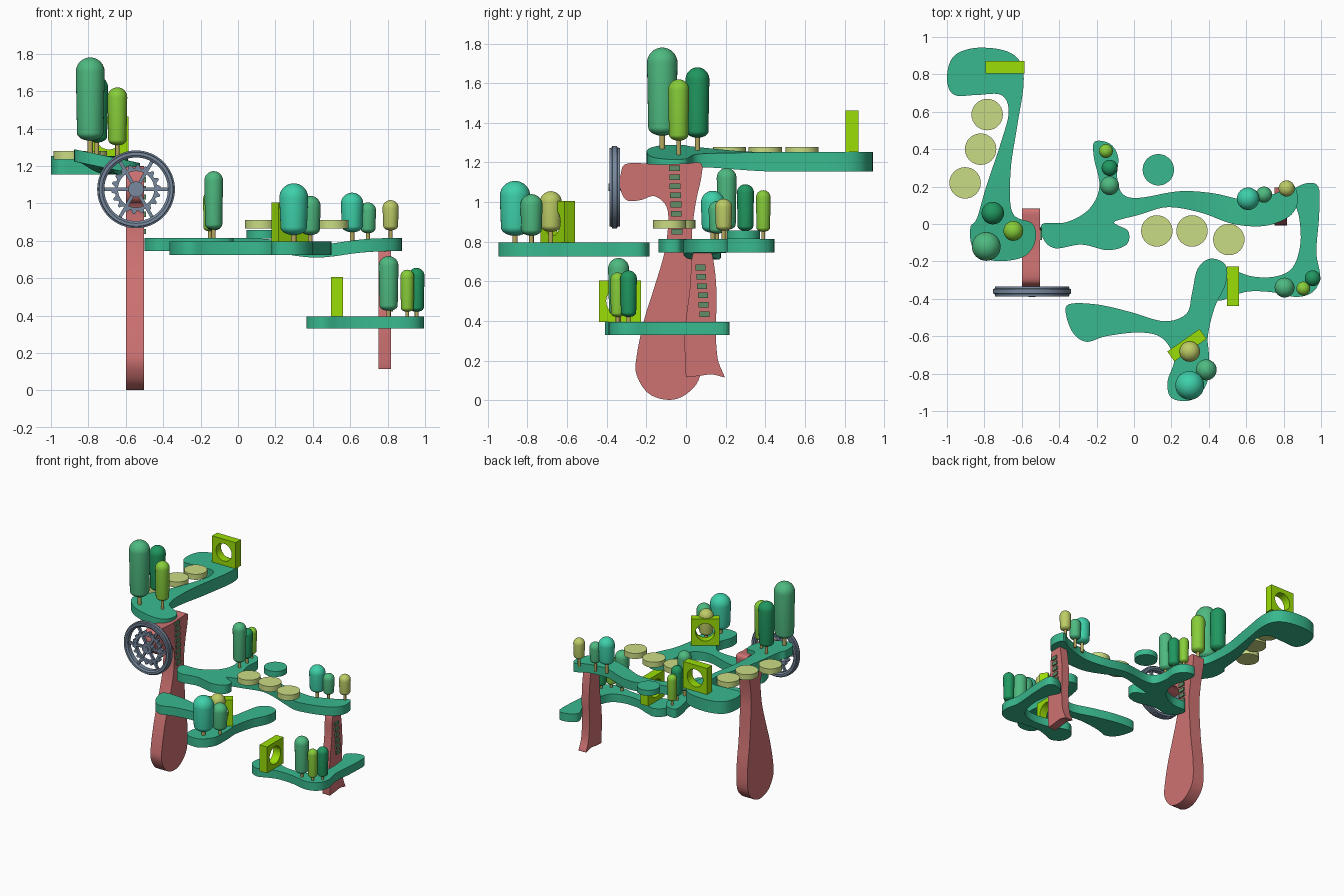
import bpy, bmesh, math
from mathutils import Vector, Matrix

if "Cube" in bpy.data.objects:
    bpy.data.objects.remove(bpy.data.objects["Cube"])

mats = {}
def mat(hexcol):
    if hexcol not in mats:
        m = bpy.data.materials.new("paint_" + hexcol)
        rgb = [(int(hexcol[i:i + 2], 16) / 255) ** 2.2 for i in (0, 2, 4)]
        m.diffuse_color = (*rgb, 1)
        m.use_nodes = True
        m.node_tree.nodes["Principled BSDF"].inputs["Base Color"].default_value = m.diffuse_color
        mats[hexcol] = m
    return mats[hexcol]

def mesh(name, verts, faces, col, matrix=Matrix()):
    bm = bmesh.new()
    vs = [bm.verts.new(matrix @ Vector(v)) for v in verts]
    for f in faces:
        bm.faces.new([vs[i] for i in f])
    bmesh.ops.recalc_face_normals(bm, faces=bm.faces[:])
    bmesh.ops.triangulate(bm, faces=[f for f in bm.faces if len(f.verts) > 4])
    me = bpy.data.meshes.new(name)
    bm.to_mesh(me)
    bm.free()
    me.materials.append(mat(col))
    ob = bpy.data.objects.new(name, me)
    bpy.context.collection.objects.link(ob)
    return ob

def spline(pts, n=6):
    # closed Catmull-Rom curve through the points
    out, k = [], len(pts)
    for i in range(k):
        a, b, c, d = (Vector(pts[(i + j) % k]) for j in (-1, 0, 1, 2))
        for s in range(n):
            t = s / n
            out.append(0.5 * (2 * b + (c - a) * t + (2 * a - 5 * b + 4 * c - d) * t * t
                              + (3 * b - 3 * c + d - a) * t ** 3))
    return out

def slab(name, low, high, col):
    # closed solid between two matching loops
    n = len(low)
    faces = [list(range(n)), list(range(n, 2 * n))]
    faces += [(i, (i + 1) % n, n + (i + 1) % n, n + i) for i in range(n)]
    return mesh(name, low + high, faces, col)

def platform(name, pts, top, bottom):
    o = spline(pts)
    slab(name, [(p.x, p.y, bottom(p.x, p.y)) for p in o],
         [(p.x, p.y, top(p.x, p.y)) for p in o], GREEN)

def pillar(name, pts, x0, x1):
    o = spline(pts)
    slab(name, [(x0, p.x, p.y) for p in o], [(x1, p.x, p.y) for p in o], PINK)

def lathe(name, prof, col, matrix, seg=32, closed=False):
    n = len(prof)
    verts = [(r * math.cos(2 * math.pi * s / seg), r * math.sin(2 * math.pi * s / seg), z)
             for s in range(seg) for r, z in prof]
    faces = [(s * n + i, (s + 1) % seg * n + i, (s + 1) % seg * n + (i + 1) % n, s * n + (i + 1) % n)
             for s in range(seg) for i in range(n if closed else n - 1)]
    if not closed:
        faces += [[s * n for s in range(seg)], [s * n + n - 1 for s in range(seg)]]
    return mesh(name, verts, faces, col, matrix)

def ring_plate(name, outer, inner, depth, col, matrix):
    # flat plate in local xz with a hole
    n, h = len(outer), depth / 2
    verts = [(x, y, z) for loop, y in ((outer, -h), (inner, -h), (inner, h), (outer, h)) for x, z in loop]
    faces = [(k * n + i, k * n + (i + 1) % n, (k + 1) % 4 * n + (i + 1) % n, (k + 1) % 4 * n + i)
             for k in range(4) for i in range(n)]
    return mesh(name, verts, faces, col, matrix)

def box(name, c, s, col, rot=Matrix()):
    v = [(x, y, z) for x in (-.5, .5) for y in (-.5, .5) for z in (-.5, .5)]
    f = [(0, 1, 3, 2), (4, 6, 7, 5), (0, 4, 5, 1), (2, 3, 7, 6), (0, 2, 6, 4), (1, 5, 7, 3)]
    return mesh(name, v, f, col, rot @ Matrix.Translation(c) @ Matrix.Diagonal((*s, 1)))

def polar(r, a):
    return (r * math.cos(a), r * math.sin(a))

GREEN, PINK, LIME, STONE, STEEL = "3BB78D", "CE7272", "98DC10", "C9DB82", "76879C"
MID, DARK, LEAF, MINT, PALE = "4FB87F", "259660", "86CC3C", "40CFA8", "BCCB66"

# Upper platform, twisted at its front end
def blend(y):
    t = min(max((y + .02) / .5, 0), 1)
    return t * t * (3 - 2 * t)
def upper_top(x, y):
    return (1.29 - .21 * (x + .88)) * (1 - blend(y)) + 1.252 * blend(y)
platform("upper_platform",
         [(-1, .77), (-.97, .89), (-.86, .94), (-.7, .93), (-.61, .87), (-.59, .75), (-.625, .52),
          (-.66, .28), (-.65, .06), (-.54, 0), (-.53, -.1), (-.6, -.18), (-.76, -.195), (-.86, -.13),
          (-.875, -.02), (-.84, .03), (-.79, .2), (-.71, .44), (-.67, .6), (-.71, .69), (-.84, .69), (-.96, .69)],
         upper_top, lambda x, y: upper_top(x, y) - .065 - .033 * blend(y))

# Middle platform with its three arms
def mid_top(x, y):
    return .815 - .035 * math.exp(-((x - .42) / .2) ** 2)
platform("middle_platform",
         [(-.49, .0), (-.485, -.08), (-.42, -.13), (-.28, -.11), (-.14, -.14), (-.04, -.11), (-.03, -.04),
          (-.09, -.005), (-.1, .015), (.03, .05), (.18, .09), (.36, .06), (.53, 0), (.7, -.01), (.83, .04),
          (.875, .12), (.85, .21), (.76, .165), (.6, .13), (.42, .165), (.24, .175), (.03, .14), (-.06, .16),
          (-.09, .25), (-.085, .36), (-.13, .43), (-.21, .44), (-.215, .36), (-.185, .2), (-.24, .08), (-.36, .01)],
         mid_top, lambda x, y: mid_top(x, y) - .07)

# Front platform
platform("front_platform",
         [(-.35, -.43), (-.36, -.5), (-.32, -.59), (-.25, -.63), (-.15, -.6), (.03, -.58), (.15, -.61),
          (.215, -.72), (.18, -.84), (.2, -.93), (.31, -.94), (.39, -.85), (.4, -.7), (.395, -.6), (.43, -.45),
          (.49, -.32), (.49, -.22), (.41, -.185), (.34, -.24), (.31, -.37), (.28, -.48), (.16, -.52),
          (-.02, -.47), (-.2, -.43)], lambda x, y: .795, lambda x, y: .725)

# Low platform beside the short pillar
platform("low_platform",
         [(.84, .16), (.91, .215), (.985, .2), (.99, .05), (.975, -.15), (.995, -.28), (.96, -.36),
          (.87, -.39), (.74, -.365), (.62, -.36), (.54, -.38), (.45, -.41), (.375, -.36), (.375, -.27),
          (.44, -.22), (.52, -.24), (.63, -.28), (.76, -.28), (.85, -.23), (.89, -.1), (.88, .05)],
         lambda x, y: .395, lambda x, y: .33)

# Pillars with rungs
pillar("tall_pillar",
       [(-.09, .002), (-.19, .035), (-.25, .13), (-.248, .23), (-.21, .41), (-.16, .57), (-.11, .74),
        (-.09, .89), (-.1, .98), (-.16, 1.03), (-.23, 1.01), (-.3, 1.01), (-.332, 1.07), (-.33, 1.14),
        (-.295, 1.195), (-.13, 1.19), (0, 1.195), (.075, 1.195), (.078, 1.13), (.05, 1.0), (.03, .84),
        (.035, .7), (.05, .5), (.075, .3), (.07, .12), (0, .03)], -.6, -.502)
pillar("short_pillar",
       [(0, .122), (-.005, .2), (-.005, .36), (.02, .57), (.03, .72), (.06, .76), (.12, .76), (.145, .66),
        (.155, .51), (.15, .36), (.16, .21), (.192, .125), (.185, .118), (.13, .13), (.06, .122), (.01, .118)],
       .752, .818)
for i in range(8):
    box(f"tall_rung_{i}", (-.5, -.045 - .002 * i, .85 + .046 * i), (.018, .055, .028), "628C68")
for i in range(6):
    box(f"short_rung_{i}", (.82, .093 - .004 * i, .435 + .047 * i), (.018, .05, .028), "628C68")

# Stepping stones
stone = [(.084, -.022), (.084, .022)]
for i, p in enumerate([(-.785, .585, 1.257), (-.82, .4, 1.257), (-.903, .22, 1.257),
                       (.122, -.037, .888), (.31, -.037, .888), (.507, -.083, .888), (.13, .29, .835)]):
    lathe(f"stepping_stone_{i}", stone, GREEN if i == 6 else STONE, Matrix.Translation(p))

# Square gates with round holes
angles = [2 * math.pi * i / 32 for i in range(32)]
square = [polar(.105 / max(abs(math.cos(a)), abs(math.sin(a))), a) for a in angles]
hole = [polar(.07, a) for a in angles]
for i, (p, rot) in enumerate([((-.69, .838, 1.358), 0), ((.53, -.333, .5), 90), ((.283, -.648, .9), 35)]):
    ring_plate(f"gate_{i}", square, hole, .065, LIME,
               Matrix.Translation(p) @ Matrix.Rotation(math.radians(rot), 4, 'Z'))

# Big wheel: grooved rim, spokes, inner gear, hub
wheel = Matrix.Translation((-.545, -.36, 1.075))
axle = wheel @ Matrix.Rotation(math.pi / 2, 4, 'X')
lathe("wheel_rim", [(.17, -.018), (.182, -.027), (.198, -.027), (.2, -.014), (.208, -.012),
                    (.208, .012), (.2, .014), (.198, .027), (.182, .027), (.17, .018)], STEEL, axle, 64, True)
teeth = 18
g_ang = [2 * math.pi * (i + .5) / (teeth * 4) for i in range(teeth * 4)]
ring_plate("wheel_gear", [polar(.132 if i % 4 < 2 else .114, a) for i, a in enumerate(g_ang)],
           [polar(.097, a) for a in g_ang], .026, STEEL, wheel)
for i in range(6):
    box(f"wheel_spoke_{i}", (.1, 0, 0), (.15, .018, .018), STEEL,
        wheel @ Matrix.Rotation(i * math.pi / 3, 4, 'Y'))
lathe("wheel_hub", [(.042, -.022), (.042, .022)], STEEL, axle)
lathe("wheel_axle", [(.018, -.03), (.018, .03)], STEEL, axle)

# Trees: x, y, ground, crown bottom, crown top, radius, colour
trees = [(-.79, -.12, 1.25, 1.335, 1.78, .077, MID), (-.755, .058, 1.24, 1.325, 1.68, .06, DARK),
         (-.645, -.037, 1.22, 1.31, 1.62, .053, LEAF), (-.13, .205, .8, .86, 1.172, .05, MID),
         (-.13, .3, .8, .855, 1.09, .043, DARK), (-.15, .39, .8, .85, 1.06, .037, LEAF),
         (.61, .135, .77, .845, 1.057, .06, MINT), (.695, .157, .77, .84, 1.005, .043, MID),
         (.816, .19, .79, .855, 1.017, .043, PALE), (.298, -.863, .79, .83, 1.107, .077, MINT),
         (.386, -.78, .79, .83, 1.04, .056, MID), (.298, -.682, .79, .85, 1.055, .055, PALE),
         (.805, -.34, .39, .425, .718, .053, MID), (.905, -.345, .39, .42, .645, .037, LEAF),
         (.955, -.29, .39, .42, .655, .042, DARK)]
for i, (x, y, g, b, t, r, col) in enumerate(trees):
    prof = [(.92 * r * math.cos(a), b + .55 * r + .55 * r * math.sin(a))
            for a in (math.radians(d) for d in range(-88, 1, 11))]
    prof += [(r * max(math.cos(a), .01), t - r + r * math.sin(a))
             for a in (math.radians(d) for d in range(0, 91, 10))]
    place = Matrix.Translation((x, y, 0))
    lathe(f"tree_crown_{i}", prof, col, place)
    k = .1 * r + .006
    lathe(f"tree_trunk_{i}", [(k, g), (k, b + .03)], "B5A860", place, 16)

# Smooth shading with sharp edges kept
obs = [o for o in bpy.context.scene.objects if o.type == 'MESH']
for o in obs:
    o.select_set(True)
bpy.context.view_layer.objects.active = obs[0]
bpy.ops.object.shade_smooth_by_angle(angle=math.radians(35))
